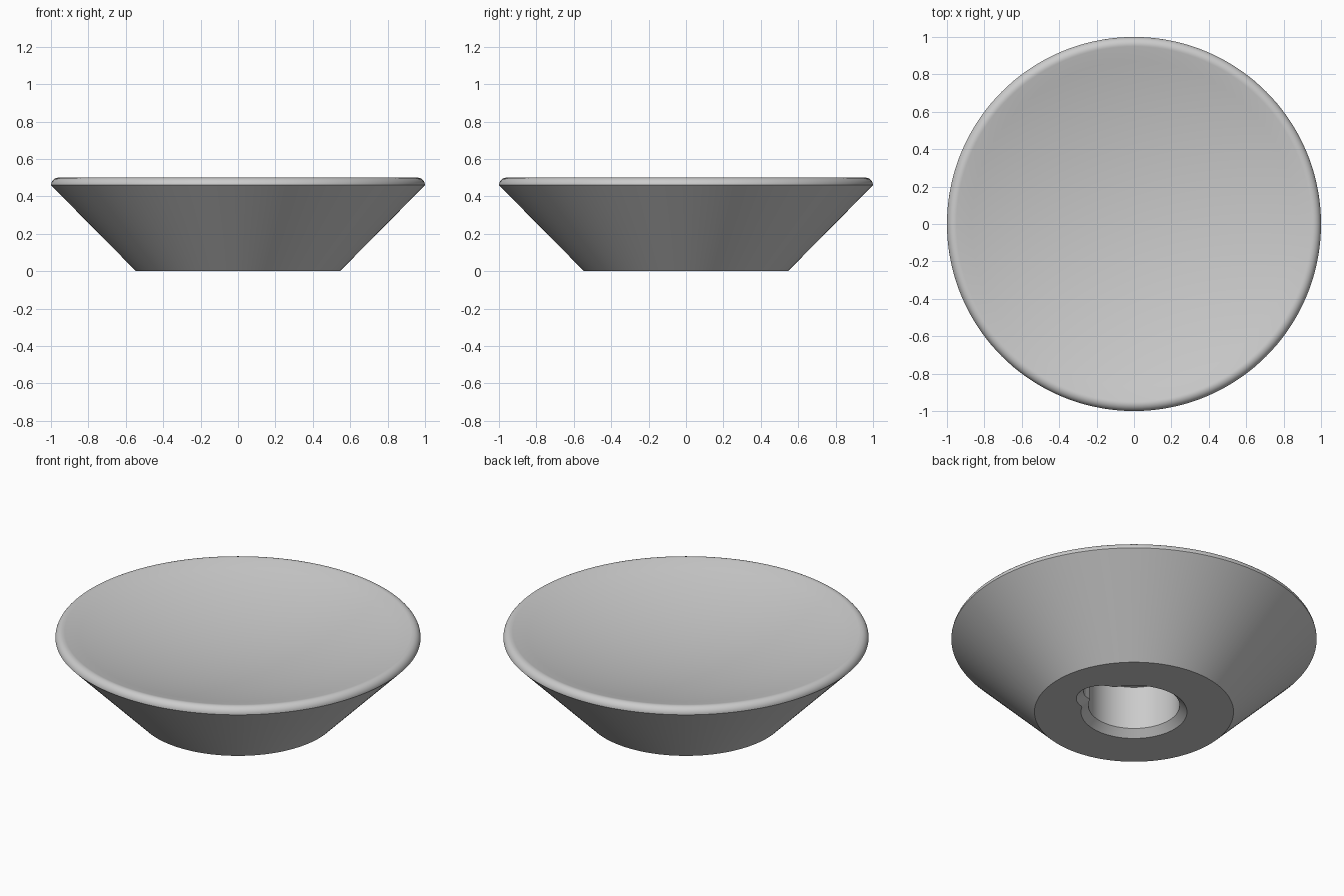
import bpy, bmesh
from math import sin, cos, pi, sqrt, radians, asin

cube = bpy.data.objects.get("Cube")
if cube:
    bpy.data.objects.remove(cube, do_unlink=True)

SEGMENTS = 144
RIM_RADIUS = 0.04
DISH_TILT = radians(16)      # slope of the dish where it meets the rim
LOBE_CENTRE = 0.23


def round_ring(radius):
    return lambda a: radius


def keyed_ring(radius, lobe):
    """Circle joined with a smaller round lobe on the +x side."""
    def reach(a):
        under_root = lobe ** 2 - (LOBE_CENTRE * sin(a)) ** 2
        if cos(a) > 0 and under_root > 0:
            return max(radius, LOBE_CENTRE * cos(a) + sqrt(under_root))
        return radius
    return reach


# Keyed socket: straight wall, chamfered mouth
HOLE_TOP = 0.30
sections = [(keyed_ring(0.25, 0.10), HOLE_TOP),
            (keyed_ring(0.25, 0.10), 0.04),
            (keyed_ring(0.29, 0.14), 0.0)]

# Flat base and flared side
sections.append((round_ring(0.545), 0.0))

# Rounded rim, ending tangent to the dish
rim_r, rim_z = 1 - RIM_RADIUS, 0.46
for i in range(11):
    a = (pi / 2 + DISH_TILT) * i / 10
    sections.append((round_ring(rim_r + RIM_RADIUS * cos(a)),
                     rim_z + RIM_RADIUS * sin(a)))

# Shallow spherical dish
edge_r = rim_r - RIM_RADIUS * sin(DISH_TILT)
edge_z = rim_z + RIM_RADIUS * cos(DISH_TILT)
sphere = edge_r / sin(DISH_TILT)
dish_z = edge_z - sphere * (1 - cos(DISH_TILT))
for i in range(11, 0, -1):
    r = edge_r * i / 12
    sections.append((round_ring(r), dish_z + sphere * (1 - cos(asin(r / sphere)))))

# Loft the sections into one closed body
bm = bmesh.new()
rings = []
for reach, z in sections:
    ring = []
    for k in range(SEGMENTS):
        a = 2 * pi * k / SEGMENTS
        ring.append(bm.verts.new((reach(a) * cos(a), reach(a) * sin(a), z)))
    rings.append(ring)
for low, high in zip(rings, rings[1:]):
    for k in range(SEGMENTS):
        n = (k + 1) % SEGMENTS
        bm.faces.new((low[k], low[n], high[n], high[k]))
for ring, z in ((rings[0], HOLE_TOP), (rings[-1], dish_z)):
    centre = bm.verts.new((0, 0, z))
    for k in range(SEGMENTS):
        bm.faces.new((ring[k], ring[(k + 1) % SEGMENTS], centre))
bmesh.ops.recalc_face_normals(bm, faces=bm.faces)

mesh = bpy.data.meshes.new("dished_knob")
bm.to_mesh(mesh)
bm.free()
knob = bpy.data.objects.new("dished_knob", mesh)
bpy.context.collection.objects.link(knob)

# Plain grey material
grey = bpy.data.materials.new("light_grey")
grey.use_nodes = True
colour = (0.6, 0.6, 0.6, 1)
grey.diffuse_color = colour
grey.node_tree.nodes["Principled BSDF"].inputs["Base Color"].default_value = colour
mesh.materials.append(grey)

bpy.ops.object.select_all(action='DESELECT')
knob.select_set(True)
bpy.context.view_layer.objects.active = knob
bpy.ops.object.shade_smooth_by_angle(angle=radians(30))
